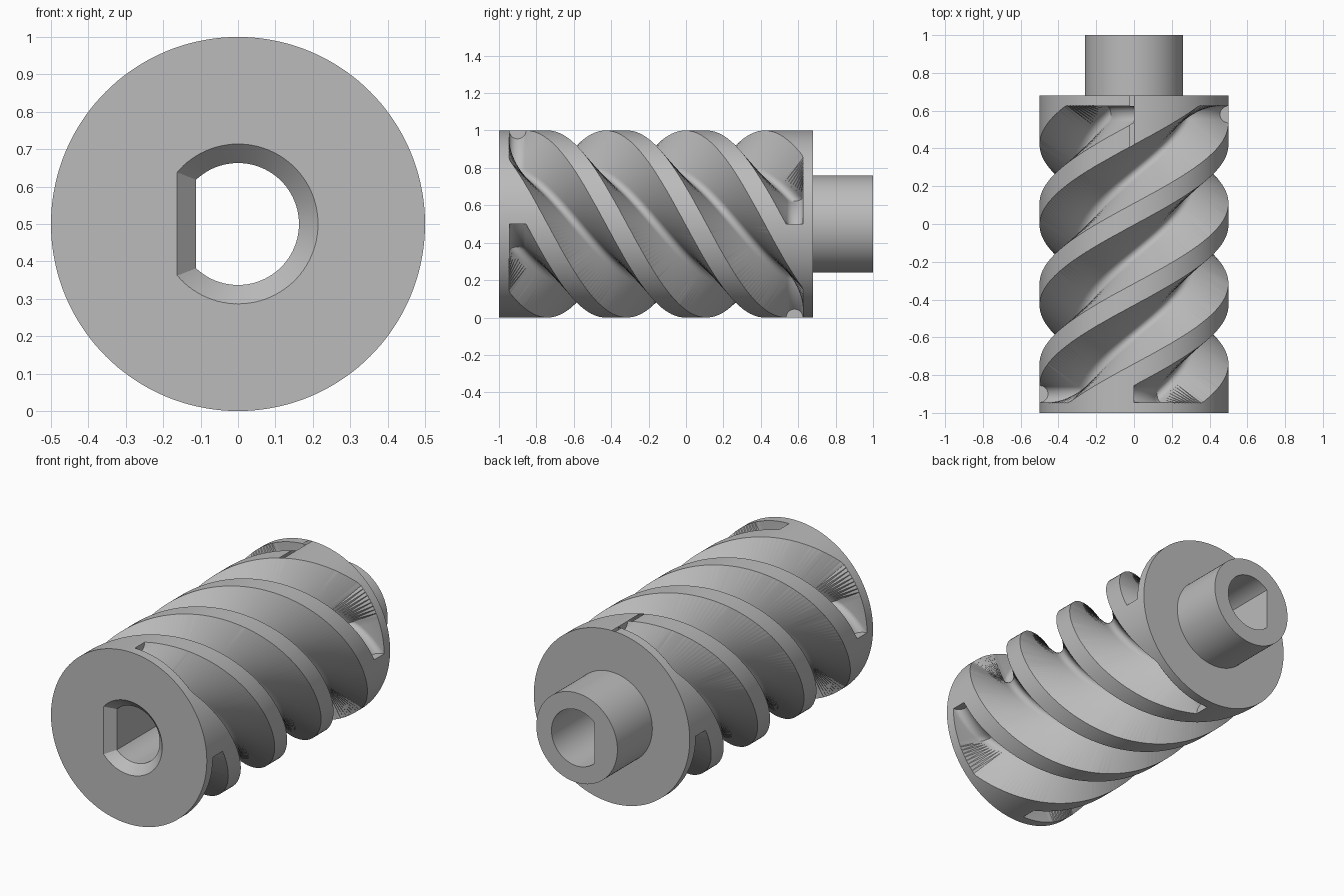
import bpy, bmesh
from math import sin, cos, pi, atan2, acos, hypot

AXIS_Z = 0.5          # height of the screw axis
R = 0.5               # outer radius
LEAD = 1.7            # axial travel per turn
STARTS = 4
TIP = 0.045           # radius of the rounded groove floor
CORE = 0.345          # radius at which the floor arc is centred

old = bpy.data.objects.get("Cube")
if old:
    bpy.data.objects.remove(old, do_unlink=True)

steel = bpy.data.materials.new("plain grey")
steel.use_nodes = True
grey = (0.5, 0.5, 0.5, 1)
steel.diffuse_color = grey
steel.node_tree.nodes["Principled BSDF"].inputs["Base Color"].default_value = grey


def loft(name, sections, triangulate=False):
    """Closed solid through sections that share one point count."""
    bm = bmesh.new()
    rings = [[bm.verts.new(p) for p in s] for s in sections]
    n = len(rings[0])
    for a, b in zip(rings, rings[1:]):
        for i in range(n):
            j = (i + 1) % n
            bm.faces.new((a[i], a[j], b[j], b[i]))
    bm.faces.new(rings[0])
    bm.faces.new(rings[-1])
    bmesh.ops.recalc_face_normals(bm, faces=bm.faces)
    if triangulate:
        bmesh.ops.triangulate(bm, faces=bm.faces)
    mesh = bpy.data.meshes.new(name)
    bm.to_mesh(mesh)
    bm.free()
    mesh.materials.append(steel)
    ob = bpy.data.objects.new(name, mesh)
    bpy.context.collection.objects.link(ob)
    return ob


def polar(r, angle, y):
    return (r * cos(angle), y, AXIS_Z + r * sin(angle))


def circle(r, y, n=144):
    return [polar(r, 2 * pi * i / n, y) for i in range(n)]


def d_shape(r, flat, y, n=73):
    """Circle cut by a flat on the -x side."""
    end = pi - acos(flat / r)
    return [polar(r, end * (2 * i / (n - 1) - 1), y) for i in range(n)]


def clamp(v, lo, hi):
    return max(lo, min(hi, v))


def groove_section(t, start, arc=10):
    """Axial section of a groove: sloped walls tangent to a round floor."""
    front = clamp(-1.165 + LEAD * t, -0.945, 0.535)
    back = clamp(-0.855 + LEAD * t, -0.855, 0.625)
    mid = clamp(-1.01 + LEAD * t, -0.9, 0.58)
    ramp = clamp(min(t, 1 - t) / 0.065, 0, 1)
    centre = R + (CORE - R) * ramp
    h = R - centre

    def wall(d):
        # tangent angle below horizontal, and the wall run out past the surface
        d = max(d, TIP)
        a = atan2(h, d) - acos(min(1, TIP / hypot(d, h)))
        k = 0.04 / cos(a)
        return a, (d - k * sin(a), R + k * cos(a))

    a_front, out_front = wall(mid - front)
    a_back, out_back = wall(back - mid)
    profile = [(mid - out_front[0], out_front[1])]
    lo, hi = pi - a_front, 2 * pi + a_back
    for i in range(arc + 1):
        a = lo + (hi - lo) * i / arc
        profile.append((mid + TIP * cos(a), centre + TIP * sin(a)))
    profile.append((mid + out_back[0], out_back[1]))
    angle = start - 2 * pi * t
    return [polar(r, angle, y) for y, r in profile]


def cut(target, cutter):
    cutter.hide_render = True
    mod = target.modifiers.new("cut", 'BOOLEAN')
    mod.operation = 'DIFFERENCE'
    mod.solver = 'EXACT'
    mod.object = cutter
    bpy.context.view_layer.objects.active = target
    bpy.ops.object.modifier_apply(modifier=mod.name)
    bpy.data.objects.remove(cutter, do_unlink=True)


# Screw body with the narrower hub at the back
screw = loft("screw_body", [circle(R, -1), circle(R, 0.68),
                            circle(0.26, 0.68), circle(0.26, 1)])

# Four helical grooves, one full turn each
STEPS = 150
for k in range(STARTS):
    start = 2 * pi * k / STARTS
    cut(screw, loft("groove_cutter", [groove_section(i / STEPS, start)
                                      for i in range(STEPS + 1)], True))

# D-shaped bore with a chamfered front mouth
cut(screw, loft("bore_cutter", [d_shape(0.265, 0.213, -1.05),
                                d_shape(0.163, 0.112, -0.95),
                                d_shape(0.163, 0.112, 1.05)]))

# Smooth shading with crisp edges
bpy.ops.object.select_all(action='DESELECT')
screw.select_set(True)
bpy.context.view_layer.objects.active = screw
bpy.ops.object.shade_smooth_by_angle(angle=pi / 6)
